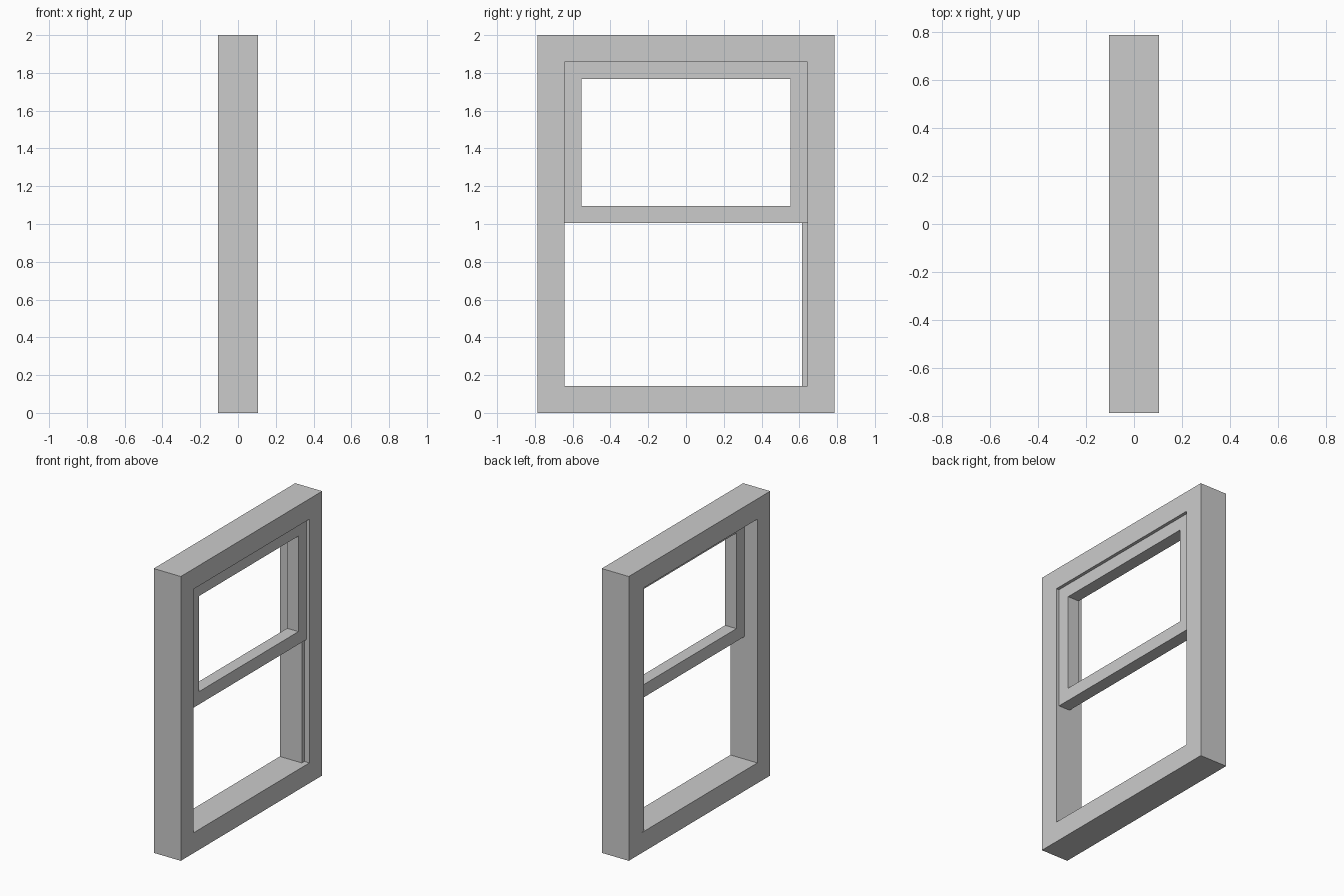
import bpy, bmesh

if "Cube" in bpy.data.objects:
    bpy.data.objects.remove(bpy.data.objects["Cube"])


def make_object(name, bm):
    bmesh.ops.recalc_face_normals(bm, faces=bm.faces)
    mesh = bpy.data.meshes.new(name)
    bm.to_mesh(mesh)
    bm.free()
    obj = bpy.data.objects.new(name, mesh)
    bpy.context.collection.objects.link(obj)
    return obj


def rect_ring(name, x0, x1, half_y, z0, z1, border):
    """Rectangular frame in the YZ plane, extruded from x0 to x1."""
    bm = bmesh.new()

    def loop(inset):
        y, lo, hi = half_y - inset, z0 + inset, z1 - inset
        return [bm.verts.new((x0, *p)) for p in ((-y, lo), (y, lo), (y, hi), (-y, hi))]

    outer, inner = loop(0), loop(border)
    for i in range(4):
        j = (i + 1) % 4
        bm.faces.new((outer[i], outer[j], inner[j], inner[i]))
    res = bmesh.ops.extrude_face_region(bm, geom=bm.faces[:], use_keep_orig=True)
    top = [g for g in res["geom"] if isinstance(g, bmesh.types.BMVert)]
    bmesh.ops.translate(bm, verts=top, vec=(x1 - x0, 0, 0))
    return make_object(name, bm)


def box(name, lo, hi):
    bm = bmesh.new()
    bmesh.ops.create_cube(bm, size=1)
    for v in bm.verts:
        v.co = [(a + b) / 2 + c * (b - a) for a, b, c in zip(lo, hi, v.co)]
    return make_object(name, bm)


# Outer window frame
rect_ring("window_frame", -0.105, 0.105, 0.786, 0.0, 2.0, 0.143)

# Upper sash, set slightly back from the +x face
rect_ring("upper_sash", -0.005, 0.083, 0.643, 1.005, 1.857, 0.09)

# Thin liner strip on the +y jamb
box("jamb_liner", (-0.102, 0.615, 0.143), (0.066, 0.643, 1.857))
